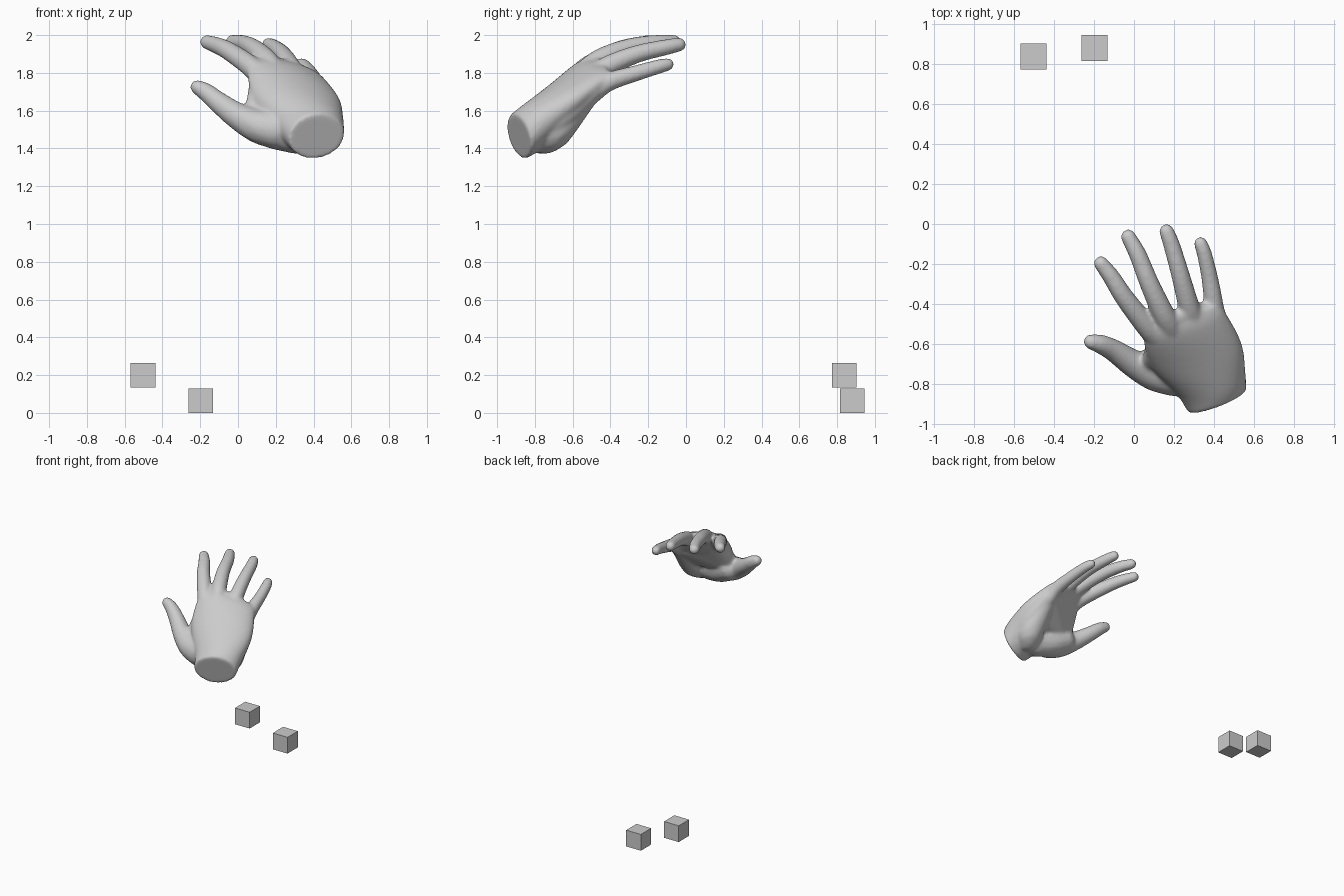
import bpy, bmesh, math
from mathutils import Vector as V


def hull(bm, pts):
    """Add a closed convex piece around the points."""
    vs = [bm.verts.new(p) for p in pts]
    r = bmesh.ops.convex_hull(bm, input=vs)
    junk = {g for g in r["geom_interior"] + r["geom_unused"] if isinstance(g, bmesh.types.BMVert)}
    bmesh.ops.delete(bm, geom=list(junk), context='VERTS')


def ball(c, r, n=8):
    pts = [V(c) + V((0, 0, r)), V(c) - V((0, 0, r))]
    for i in range(1, n):
        t = math.pi * i / n
        for j in range(2 * n):
            a = math.pi * j / n
            pts.append(V(c) + r * V((math.sin(t) * math.cos(a), math.sin(t) * math.sin(a), math.cos(t))))
    return pts


def spline(rows, steps=4):
    """Catmull-Rom through rows of numbers."""
    P = [V(j) for j in rows]
    P = [2 * P[0] - P[1]] + P + [2 * P[-1] - P[-2]]
    path = []
    for a, b, c, d in zip(P, P[1:], P[2:], P[3:]):
        for k in range(steps):
            t = k / steps
            path.append(0.5 * (2 * b + (c - a) * t + (2 * a - 5 * b + 4 * c - d) * t * t
                               + (3 * b - a - 3 * c + d) * t ** 3))
    return path + [P[-2]]


def limb(bm, joints, grow=0.0):
    """Tapered rounded tube through (x, y, z, radius) joints."""
    path = spline(joints)
    for a, b in zip(path, path[1:]):
        hull(bm, ball(a[:3], a[3] + grow) + ball(b[:3], b[3] + grow))


def ring(s, n=32):
    c, a, b = V(s[:3]), V(s[3:6]), V(s[6:9])
    return [c + a * math.cos(2 * math.pi * i / n) + b * math.sin(2 * math.pi * i / n)
            for i in range(n)]


bm = bmesh.new()

# palm: elliptical sections from the wrist cut to the finger webs (centre, half width, half thickness)
sections = spline([
    (.417, -.885, 1.463, .147, .054, .015, -.002, -.036, .120),
    (.385, -.80, 1.525, .172, .052, .006, .025, -.050, .112),
    (.312, -.655, 1.65, .225, .062, -.014, .036, -.053, .085),
    (.255, -.51, 1.785, .205, .065, -.035, .020, -.036, .060),
    (.255, -.44, 1.825, .165, .045, -.042, .008, -.016, .042),
])
for s, t in zip(sections, sections[1:]):
    hull(bm, ring(s) + ring(t))

# heel pad and outer edge on the little finger side, and the thumb pad
limb(bm, [(.395, -.75, 1.475, .105), (.42, -.69, 1.51, .10), (.41, -.54, 1.67, .07)])
limb(bm, [(.435, -.77, 1.50, .09), (.45, -.66, 1.58, .085), (.42, -.50, 1.705, .06)])
limb(bm, [(.31, -.765, 1.475, .105), (.20, -.735, 1.505, .108), (.10, -.70, 1.54, .09)])
# web between thumb and index finger
hull(bm, ball((.10, -.70, 1.57), .06) + ball((.11, -.60, 1.74), .05)
     + ball((.22, -.65, 1.63), .07) + ball((.08, -.68, 1.63), .04))
# inside of the palm and the webs between the fingers
hull(bm, ball((.15, -.69, 1.58), .07) + ball((.40, -.62, 1.60), .07)
     + ball((.38, -.51, 1.70), .06) + ball((.15, -.57, 1.745), .05))
webs = [(.095, -.545, 1.812), (.17, -.485, 1.85), (.285, -.44, 1.822), (.395, -.425, 1.752)]
for p, q in zip(webs, webs[1:]):
    hull(bm, ball(p, .042) + ball(q, .042) + ball(V(p) + V((.06, -.10, -.09)), .05)
         + ball(V(q) + V((.03, -.10, -.09)), .05))

# thumb
limb(bm, [(.20, -.76, 1.50, .10), (.10, -.745, 1.52, .085), (.0, -.70, 1.57, .067),
          (-.10, -.634, 1.642, .053), (-.165, -.602, 1.695, .045), (-.215, -.589, 1.725, .035)], .004)
# index, middle, ring and little fingers
limb(bm, [(.145, -.60, 1.745, .052), (.075, -.525, 1.828, .052), (-.045, -.372, 1.913, .045),
          (-.11, -.27, 1.945, .040), (-.165, -.197, 1.963, .033)], .005)
limb(bm, [(.21, -.56, 1.78, .052), (.155, -.465, 1.866, .052), (.08, -.305, 1.932, .045),
          (.02, -.155, 1.957, .040), (-.028, -.064, 1.964, .034)], .005)
limb(bm, [(.315, -.52, 1.745, .052), (.28, -.43, 1.827, .050), (.235, -.265, 1.898, .043),
          (.19, -.11, 1.935, .038), (.163, -.036, 1.95, .033)], .005)
limb(bm, [(.41, -.50, 1.69, .05), (.40, -.41, 1.752, .045), (.378, -.265, 1.798, .038),
          (.352, -.15, 1.832, .034), (.333, -.097, 1.845, .030)], .005)

mesh = bpy.data.meshes.new("hand")
bm.to_mesh(mesh)
bm.free()
hand = bpy.data.objects.new("hand", mesh)
bpy.context.collection.objects.link(hand)

# fuse all pieces into one soft skin
rm = hand.modifiers.new("fuse", 'REMESH')
rm.mode = 'VOXEL'
rm.voxel_size = 0.009
rm.use_smooth_shade = True
sm = hand.modifiers.new("soften", 'SMOOTH')
sm.factor = 0.5
sm.iterations = 18

# two small cubes
for name, loc in (("upper_cube", (-.503, .838, .2)), ("lower_cube", (-.197, .88, .065))):
    bpy.ops.mesh.primitive_cube_add(size=.13, location=loc)
    bpy.context.object.name = name
